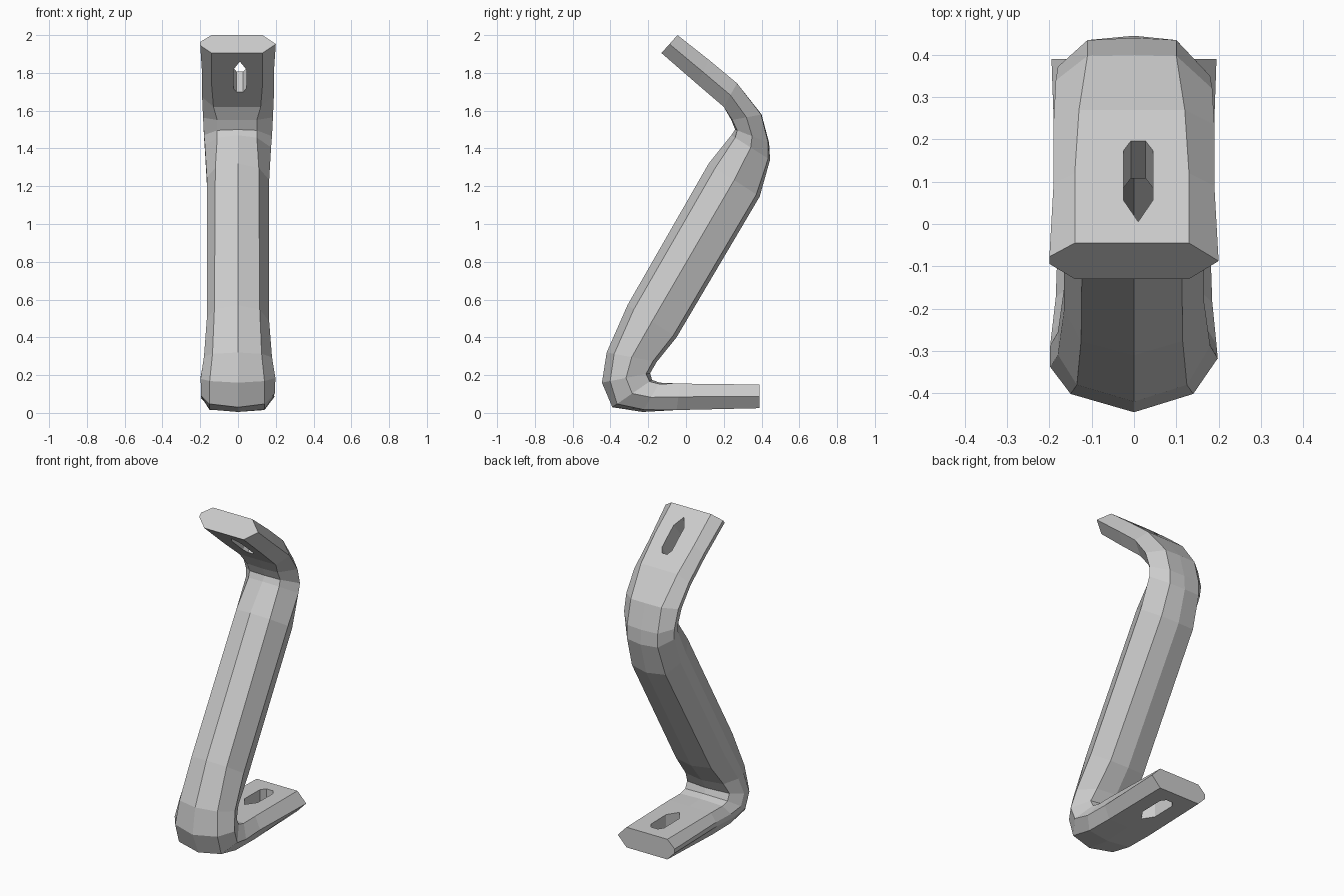
import bpy, bmesh
from mathutils import Vector, Matrix

cube = bpy.data.objects.get("Cube")
if cube:
    bpy.data.objects.remove(cube, do_unlink=True)

grey = bpy.data.materials.new("plain grey")
grey.use_nodes = True
colour = (0.6, 0.6, 0.6, 1)
grey.diffuse_color = colour
grey.node_tree.nodes["Principled BSDF"].inputs["Base Color"].default_value = colour


def make_object(name, bm):
    bmesh.ops.recalc_face_normals(bm, faces=bm.faces)
    mesh = bpy.data.meshes.new(name)
    bm.to_mesh(mesh)
    bm.free()
    mesh.materials.append(grey)
    obj = bpy.data.objects.new(name, mesh)
    bpy.context.collection.objects.link(obj)
    return obj


# Bent bar: front (y, z), back (y, z), half width, flat half width, ridge depth
sections = [
    ((-.13, 1.905), (-.045, 2.0), .20, .13, 0),
    ((.06, 1.74), (.12, 1.87), .19, .13, 0),
    ((.20, 1.62), (.27, 1.745), .19, .12, 0),
    ((.24, 1.55), (.40, 1.58), .185, .10, .03),
    ((.26, 1.50), (.44, 1.43), .18, .10, .06),
    ((.24, 1.47), (.445, 1.34), .175, .10, .1),
    ((.12, 1.32), (.39, 1.145), .165, .11, .13),
    ((-.31, .57), (-.05, .40), .165, .115, .13),
    ((-.42, .32), (-.155, .27), .18, .125, .15),
    ((-.445, .16), (-.19, .21), .198, .14, .17),
    ((-.39, .03), (-.18, .175), .195, .14, .12),
    ((-.23, .005), (-.14, .16), .185, .14, .08),
    ((-.05, .015), (-.03, .155), .18, .14, 0),
    ((.39, .025), (.39, .15), .195, .135, 0),
]


def ring(bm, front, back, w, c, d):
    f, b = Vector((0, *front)), Vector((0, *back))
    outline = [(0, 0), (c, d), (w, .5), (c, 1 - d * .5), (0, 1),
               (-c - .01, 1 - d * .5), (-w, .62), (-w, .42), (-c - .01, d)]
    return [bm.verts.new(f.lerp(b, t) + Vector((x, 0, 0))) for x, t in outline]


bm = bmesh.new()
rings = [ring(bm, *s) for s in sections]
for a, b in zip(rings, rings[1:]):
    for i in range(len(a)):
        j = (i + 1) % len(a)
        bm.faces.new((a[i], a[j], b[j], b[i]))
bm.faces.new(rings[0])
bm.faces.new(rings[-1])
bar = make_object("bent_bar", bm)


# Bolt slots: elongated hole with one pointed end, cut through each plate
def cut_slot(name, centre, tilt, width):
    bm = bmesh.new()
    h = width / 2
    outline = [(0, -.125), (h, -.06), (h, .09), (h * .5, .12), (-h * .5, .12), (-h, .09), (-h, -.06)]
    face = bm.faces.new([bm.verts.new((x, y, -.15)) for x, y in outline])
    new = bmesh.ops.extrude_face_region(bm, geom=[face])["geom"]
    bmesh.ops.translate(bm, vec=(0, 0, .3), verts=[v for v in new if isinstance(v, bmesh.types.BMVert)])
    bm.transform(Matrix.Translation(centre) @ Matrix.Rotation(tilt, 4, 'X'))
    cutter = make_object(name, bm)
    cutter.hide_render = True
    mod = bar.modifiers.new(name, 'BOOLEAN')
    mod.operation = 'DIFFERENCE'
    mod.solver = 'EXACT'
    mod.object = cutter
    bpy.context.view_layer.objects.active = bar
    bpy.ops.object.modifier_apply(modifier=name)
    bpy.data.objects.remove(cutter, do_unlink=True)


cut_slot("upper_slot", (.01, .06, 1.83), -.69, .07)
cut_slot("foot_slot", (0, .19, .09), 0, .09)
